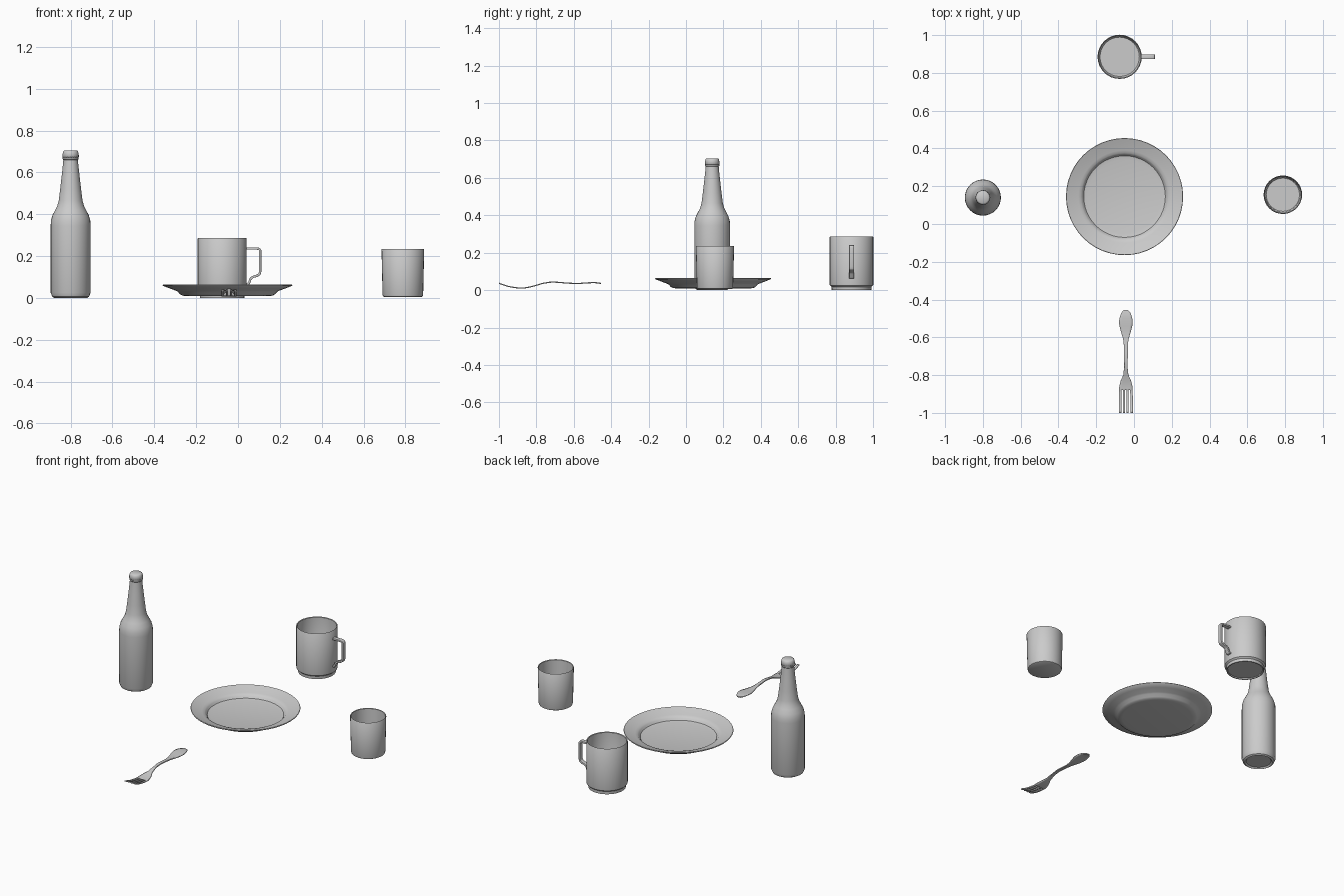
import bpy, bmesh, math


def finish(name, bm, angle=35):
    bmesh.ops.remove_doubles(bm, verts=bm.verts, dist=1e-5)
    bmesh.ops.recalc_face_normals(bm, faces=bm.faces)
    mesh = bpy.data.meshes.new(name)
    bm.to_mesh(mesh)
    bm.free()
    ob = bpy.data.objects.new(name, mesh)
    bpy.context.collection.objects.link(ob)
    bpy.ops.object.select_all(action='DESELECT')
    ob.select_set(True)
    bpy.context.view_layer.objects.active = ob
    bpy.ops.object.shade_smooth_by_angle(angle=math.radians(angle))
    return ob


def lathe(name, profile, cx, cy, sides=32, angle=35, crimp=None):
    """Revolve (radius, z) points; crimp(i, z) optionally scales the radius."""
    bm = bmesh.new()
    rings = []
    for r, z in profile:
        ring = []
        for i in range(sides):
            a = 2 * math.pi * i / sides
            k = r * (crimp(i, z) if crimp else 1)
            ring.append(bm.verts.new((cx + k * math.cos(a), cy + k * math.sin(a), z)))
        rings.append(ring)
    for a, b in zip(rings, rings[1:]):
        for i in range(sides):
            j = (i + 1) % sides
            bm.faces.new((a[i], a[j], b[j], b[i]))
    return finish(name, bm, angle)


def smooth_path(pts, steps):
    """Catmull-Rom interpolation through tuples."""
    out = []
    for i in range(len(pts) - 1):
        p = [pts[max(0, min(len(pts) - 1, i + k))] for k in (-1, 0, 1, 2)]
        for s in range(steps):
            t = s / steps
            out.append(tuple(
                b + 0.5 * t * (c - a + t * (2 * a - 5 * b + 4 * c - d + t * (3 * (b - c) + d - a)))
                for a, b, c, d in zip(*p)))
    return out + [pts[-1]]


# Bottle with body, shoulder, neck and crimped cap
BX, BY = -0.80, 0.14
lathe("bottle", [
    (0, 0.008), (0.07, 0.008), (0.078, 0.0), (0.088, 0.006), (0.0955, 0.025), (0.0955, 0.345),
    (0.094, 0.37), (0.087, 0.395), (0.074, 0.42), (0.064, 0.44), (0.057, 0.465),
    (0.050, 0.52), (0.042, 0.59), (0.036, 0.645), (0.035, 0.66), (0.038, 0.664),
    (0.038, 0.672), (0.034, 0.676), (0.034, 0.69), (0, 0.69)], BX, BY)
lathe("bottle_cap", [
    (0, 0.672), (0.038, 0.672), (0.040, 0.674), (0.038, 0.69), (0.035, 0.701),
    (0.030, 0.705), (0, 0.705)], BX, BY, sides=42, angle=50,
    crimp=lambda i, z: 0.95 if i % 2 and z < 0.68 else 1)

# Plate with sunken well and wide rim
lathe("plate", [
    (0, 0.009), (0.195, 0.009), (0.215, 0.011), (0.226, 0.017), (0.238, 0.030),
    (0.248, 0.035), (0.28, 0.047), (0.308, 0.058), (0.310, 0.061), (0.308, 0.064),
    (0.28, 0.054), (0.245, 0.043), (0.231, 0.039), (0.224, 0.032), (0.216, 0.021),
    (0.195, 0.017), (0, 0.016)], -0.05, 0.145, sides=48)

# Tumbler
lathe("tumbler", [
    (0, 0.005), (0.09, 0.005), (0.095, 0.008), (0.097, 0.014), (0.102, 0.232),
    (0.100, 0.235), (0.097, 0.232), (0.092, 0.02), (0.088, 0.016), (0, 0.016)],
    0.788, 0.155)

# Mug with stepped foot
MX, MY = -0.076, 0.885
lathe("mug", [
    (0, 0.006), (0.098, 0.006), (0.100, 0.0), (0.106, 0.0), (0.107, 0.018), (0.116, 0.026),
    (0.117, 0.032), (0.117, 0.284), (0.115, 0.287), (0.111, 0.284), (0.110, 0.04),
    (0.104, 0.03), (0, 0.03)], MX, MY)

# Mug handle: strip swept in the xz plane, then thickened
path = [(0.036, 0.236), (0.090, 0.236), (0.102, 0.234), (0.106, 0.228), (0.106, 0.125),
        (0.103, 0.114), (0.092, 0.107), (0.070, 0.100), (0.059, 0.090), (0.053, 0.072),
        (0.048, 0.067), (0.036, 0.066)]
bm = bmesh.new()
rows = [[bm.verts.new((x, MY + s * 0.0125, z)) for s in (-1, 1)] for x, z in path]
for a, b in zip(rows, rows[1:]):
    bm.faces.new((a[0], a[1], b[1], b[0]))
handle = finish("mug_handle", bm)
mod = handle.modifiers.new("thickness", 'SOLIDIFY')
mod.thickness, mod.offset, mod.use_even_offset = 0.011, 0, True
mod = handle.modifiers.new("soft_edges", 'BEVEL')
mod.width, mod.segments = 0.0025, 2

# Fork: stations of (y, half width, z); slots are left open between the tines
FX = -0.043
stations = [(-1.0, 0.037, 0.037), (-0.95, 0.037, 0.020), (-0.89, 0.036, 0.011),
            (-0.862, 0.035, 0.012), (-0.83, 0.027, 0.018), (-0.80, 0.014, 0.026),
            (-0.78, 0.012, 0.032), (-0.76, 0.009, 0.037), (-0.71, 0.010, 0.043),
            (-0.624, 0.012, 0.037), (-0.57, 0.026, 0.036), (-0.525, 0.036, 0.039),
            (-0.49, 0.031, 0.040), (-0.468, 0.022, 0.038), (-0.455, 0.010, 0.036)]
columns = [-1, -0.64, -0.40, -0.12, 0.12, 0.40, 0.64, 1]
bm = bmesh.new()
rows = [[bm.verts.new((FX + c * w, y, z)) for c in columns]
        for y, w, z in smooth_path(stations, 3)]
for a, b in zip(rows, rows[1:]):
    for i in range(len(columns) - 1):
        if i % 2 and b[0].co.y < -0.872:
            continue
        bm.faces.new((a[i], a[i + 1], b[i + 1], b[i]))
bmesh.ops.delete(bm, geom=[v for v in bm.verts if not v.link_faces], context='VERTS')
fork = finish("fork", bm)
mod = fork.modifiers.new("thickness", 'SOLIDIFY')
mod.thickness, mod.offset = 0.006, 0
